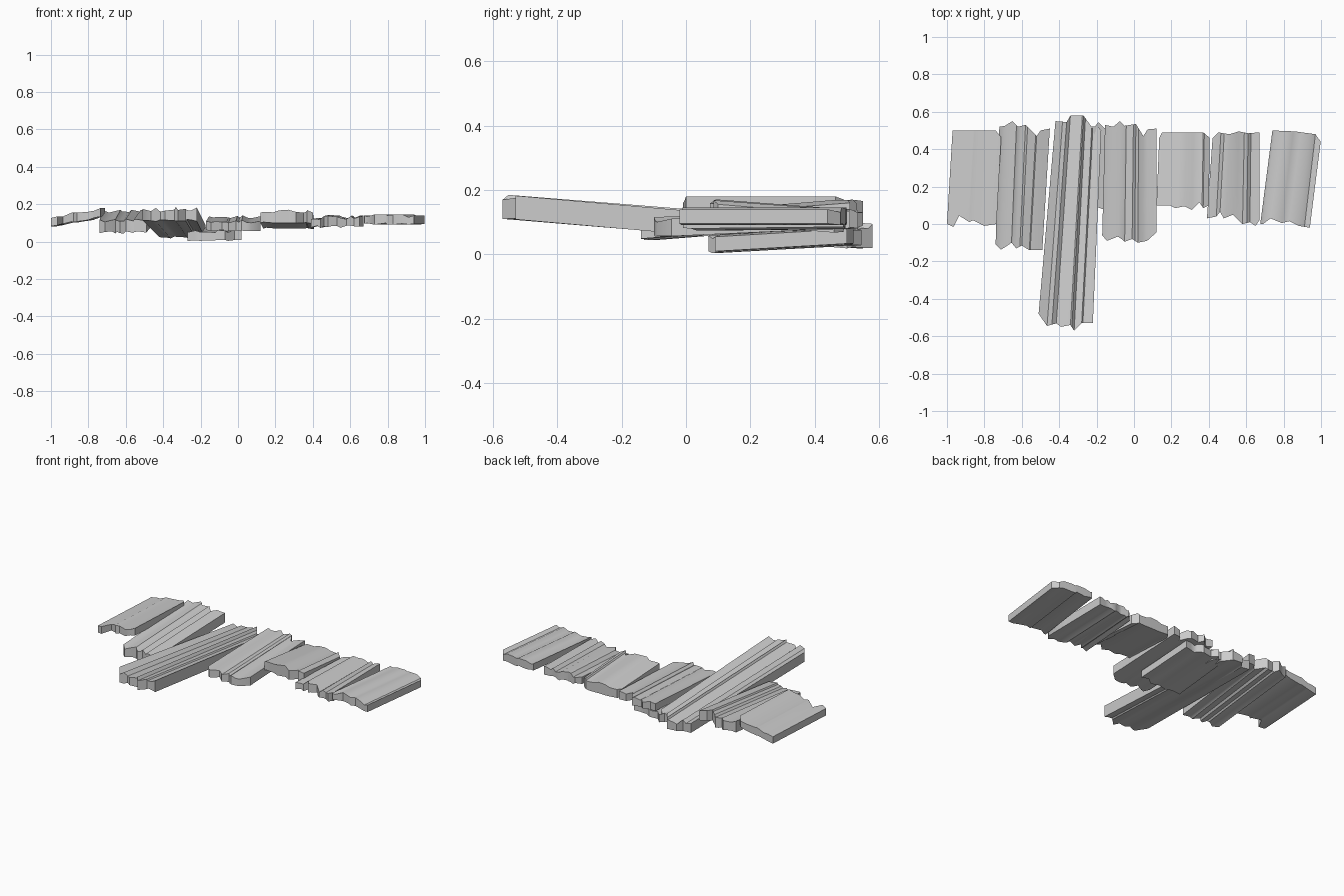
import bpy, bmesh, math, random

if "Cube" in bpy.data.objects:
    bpy.data.objects.remove(bpy.data.objects["Cube"])

random.seed(4)


def sample(pts, t):
    """Point on a jagged end edge at fraction t of its width."""
    x = pts[0][0] + (pts[-1][0] - pts[0][0]) * t
    for a, b in zip(pts, pts[1:]):
        if x <= b[0] + 1e-6:
            k = (x - a[0]) / (b[0] - a[0])
            return x, a[1] + (b[1] - a[1]) * k
    return pts[-1]


def fractions(pts):
    w = pts[-1][0] - pts[0][0]
    return [(p[0] - pts[0][0]) / w for p in pts]


def plank(name, front, back, z_front, z_back, thick, wave=0.008, tilt=0.0):
    """Rough board lofted from a jagged front end to a jagged back end."""
    ts = []
    for t in sorted(fractions(front) + fractions(back)):
        if not ts or t - ts[-1] > 0.02:
            ts.append(t)
    ts[-1] = 1.0
    bm = bmesh.new()
    rings = []
    offs = [(random.uniform(-wave, wave), random.uniform(-wave, wave) * 0.6) for _ in ts]
    for s in (0, 1 / 3, 2 / 3, 1):
        top, bot = [], []
        for t, (du, dl) in zip(ts, offs):
            f, b = sample(front, t), sample(back, t)
            x = f[0] + (b[0] - f[0]) * s
            y = f[1] + (b[1] - f[1]) * s
            z = z_front + (z_back - z_front) * s + tilt * (t - 0.5)
            top.append(bm.verts.new((x, y, z + thick + du)))
            bot.append(bm.verts.new((x, y, z + dl)))
        rings.append(bot + top[::-1])
    n = len(rings[0])
    for r, q in zip(rings, rings[1:]):
        for i in range(n):
            j = (i + 1) % n
            bm.faces.new((r[i], r[j], q[j], q[i]))
    # end grain, as strips of quads
    for r in (rings[0], rings[-1]):
        for i in range(n // 2 - 1):
            bm.faces.new((r[i], r[i + 1], r[n - 2 - i], r[n - 1 - i]))
    bmesh.ops.recalc_face_normals(bm, faces=bm.faces)
    me = bpy.data.meshes.new(name)
    bm.to_mesh(me)
    bm.free()
    me.shade_smooth()
    me.set_sharp_from_angle(angle=math.radians(40))
    ob = bpy.data.objects.new(name, me)
    bpy.context.collection.objects.link(ob)


# Boards from left to right
plank("left_end_board",
      [(-1, 0), (-.965, -.015), (-.935, .045), (-.88, .01), (-.86, .02), (-.8, -.01), (-.735, 0)],
      [(-.97, .5), (-.86, .5), (-.74, .5), (-.71, .465)],
      .108, .108, .045, .007, .045)
plank("second_board",
      [(-.74, -.11), (-.71, -.14), (-.655, -.1), (-.63, -.13), (-.6, -.115), (-.56, -.14), (-.49, -.14)],
      [(-.72, .52), (-.69, .525), (-.65, .55), (-.62, .52), (-.58, .53), (-.52, .47), (-.5, .5), (-.45, .51)],
      .05, .1, .06, .012)
plank("long_loose_board",
      [(-.51, -.48), (-.465, -.545), (-.41, -.53), (-.39, -.55), (-.34, -.54), (-.32, -.57), (-.28, -.53), (-.22, -.53)],
      [(-.42, .55), (-.36, .545), (-.34, .58), (-.27, .58), (-.22, .51), (-.2, .53), (-.175, .5)],
      .115, .025, .057, .013)
plank("bottom_board",
      [(-.27, .09), (-.2, .095), (-.17, .08), (-.12, .09), (-.07, .07), (-.02, .11), (.02, .09)],
      [(-.25, .52), (-.21, .52), (-.19, .545), (-.155, .51), (-.1, .52), (-.05, .49), (.02, .5)],
      .006, .03, .05, .007)
plank("centre_board",
      [(-.17, -.06), (-.145, -.09), (-.08, -.065), (-.05, -.095), (-.01, -.08), (.02, -.1), (.07, -.09), (.12, -.045)],
      [(-.155, .53), (-.11, .52), (-.075, .55), (-.05, .525), (.01, .535), (.05, .47), (.075, .51), (.12, .51)],
      .06, .085, .048, .008)
plank("right_of_centre_board",
      [(.12, .1), (.19, .1), (.22, .085), (.27, .095), (.31, .075), (.35, .115), (.37, .085), (.4, .1)],
      [(.135, .46), (.15, .49), (.37, .49), (.405, .46)],
      .1, .07, .063, .008)
plank("sixth_board",
      [(.39, .03), (.44, .04), (.46, .065), (.48, .03), (.53, .05), (.58, .0), (.62, .01), (.65, -.01), (.67, .02)],
      [(.42, .46), (.45, .49), (.51, .48), (.56, .495), (.61, .485), (.67, .49)],
      .08, .085, .047, .012)
plank("right_end_board",
      [(.675, .0), (.69, -.0), (.73, .03), (.79, .005), (.83, .015), (.88, -.01), (.94, -.02)],
      [(.74, .5), (.86, .495), (.97, .48), (.998, .44)],
      .095, .095, .043, .008)
